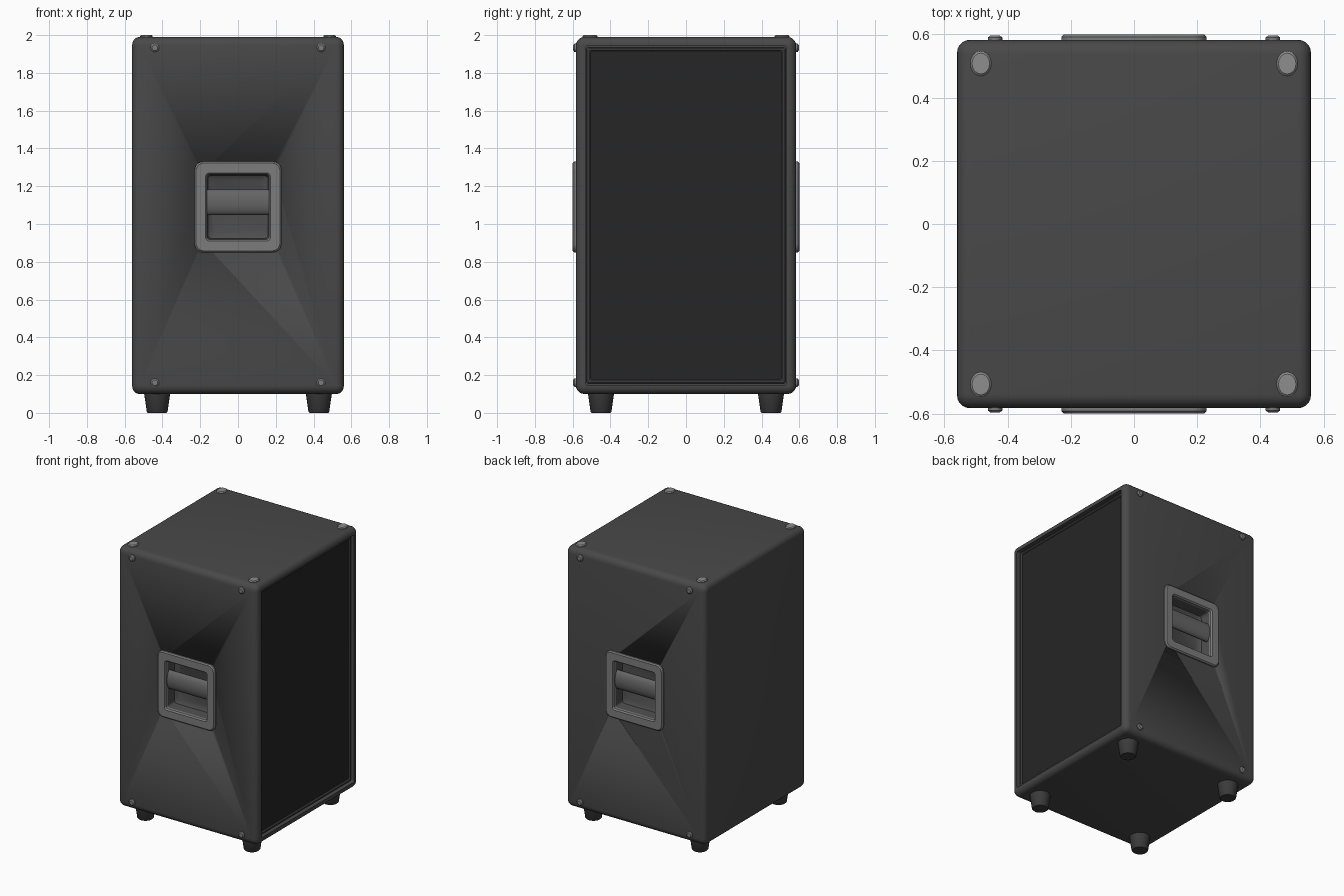
import bpy, bmesh, math
from mathutils import Vector

if "Cube" in bpy.data.objects:
    bpy.data.objects.remove(bpy.data.objects["Cube"])


def material(name, v):
    m = bpy.data.materials.new(name)
    m.diffuse_color = (v, v, v, 1)
    m.use_nodes = True
    m.node_tree.nodes["Principled BSDF"].inputs["Base Color"].default_value = m.diffuse_color
    return m


CABINET = material("charcoal_cabinet", 0.066)
GRILLE = material("black_grille", 0.019)
FOOT = material("dark_rubber", 0.045)
HANDLE = material("mid_grey_handle", 0.2)
POCKET = material("dark_grey_pocket", 0.075)
BAR = material("grip_grey", 0.13)
PAD = material("light_grey_pad", 0.27)
ZC = 1.045            # cabinet centre height
HX, HY, HZ = 0.56, 0.583, 0.945


def finish(bm, name, mat, angle=35):
    bmesh.ops.recalc_face_normals(bm, faces=bm.faces)
    me = bpy.data.meshes.new(name)
    bm.to_mesh(me)
    bm.free()
    me.materials.append(mat)
    ob = bpy.data.objects.new(name, me)
    bpy.context.collection.objects.link(ob)
    bpy.ops.object.select_all(action='DESELECT')
    ob.select_set(True)
    bpy.context.view_layer.objects.active = ob
    bpy.ops.object.shade_smooth_by_angle(angle=math.radians(angle))
    return ob


def rounded_rect(w, h, r, n=5):
    """Outline with half sizes w, h and corner radius r."""
    pts = []
    for k, (sx, sy) in enumerate([(1, 1), (-1, 1), (-1, -1), (1, -1)]):
        for i in range(n + 1):
            a = math.pi / 2 * (k + i / n)
            pts.append((sx * (w - r) + r * math.cos(a), sy * (h - r) + r * math.sin(a)))
    return pts


def loft(name, loops, place, mat, closed=False):
    """Skin rounded rectangles (half w, half h, radius, depth); cap the ends or close to a ring."""
    bm = bmesh.new()
    rings = [[bm.verts.new(place(u, v, d)) for u, v in rounded_rect(w, h, r)] for w, h, r, d in loops]
    pairs = list(zip(rings, rings[1:]))
    if closed:
        pairs.append((rings[-1], rings[0]))
    else:
        bm.faces.new(rings[0])
        bm.faces.new(rings[-1])
    for a, b in pairs:
        for i in range(len(a)):
            j = (i + 1) % len(a)
            bm.faces.new((a[i], a[j], b[j], b[i]))
    return finish(bm, name, mat)


def lathe(name, profile, place, mat, sides=20):
    """Turned part from (radius, depth) pairs, capped at both ends."""
    bm = bmesh.new()
    rings = [[bm.verts.new(place(r * math.cos(2 * math.pi * i / sides),
                                 r * math.sin(2 * math.pi * i / sides), d))
              for i in range(sides)] for r, d in profile]
    bm.faces.new(rings[0])
    bm.faces.new(rings[-1])
    for a, b in zip(rings, rings[1:]):
        for i in range(sides):
            j = (i + 1) % sides
            bm.faces.new((a[i], a[j], b[j], b[i]))
    return finish(bm, name, mat)


def on_x(u, v, d):
    return Vector((d, u, ZC + v))


# Cabinet: rounded box along x with a recess for the grille on the +x side
R = 0.04
arc = [(R * (1 - math.cos(t)), R * (1 - math.sin(t))) for t in [math.pi / 2 * i / 5 for i in range(6)]]
body = [(HY - i, HZ - i, max(0.045 - i, 0.005), -HX + d) for i, d in reversed(arc)]
body += [(HY - i, HZ - i, max(0.045 - i, 0.005), HX - d) for i, d in arc]
# the outline is inset by i where the depth has advanced by d
body += [(0.533, 0.897, 0.01, HX), (0.533, 0.897, 0.01, HX - 0.045)]
cabinet = loft("cabinet", body, on_x, CABINET)

# Grille panel and its trim ring
loft("grille", [(0.522, 0.886, 0.01, 0.50), (0.522, 0.886, 0.01, 0.533)], on_x, GRILLE)
loft("grille_trim", [(0.526, 0.89, 0.01, 0.51), (0.526, 0.89, 0.01, 0.538), (0.52, 0.884, 0.01, 0.544),
                     (0.512, 0.876, 0.01, 0.544), (0.506, 0.87, 0.008, 0.538), (0.506, 0.87, 0.008, 0.51)],
     on_x, CABINET, closed=True)

# Recessed handles on the two y sides
HANDLE_Z = 1.09
for s, side in ((-1, "front"), (1, "back")):
    def on_y(u, v, d):
        return Vector((u, s * d, HANDLE_Z + v))

    cutter = loft("pocket_cutter", [(0.19, 0.195, 0.02, 0.46), (0.19, 0.195, 0.02, 0.7)], on_y, POCKET)
    cutter.hide_render = True
    mod = cabinet.modifiers.new("pocket", 'BOOLEAN')
    mod.operation, mod.solver, mod.object = 'DIFFERENCE', 'EXACT', cutter
    bpy.context.view_layer.objects.active = cabinet
    bpy.ops.object.modifier_apply(modifier=mod.name)
    bpy.data.objects.remove(cutter)

    loft(side + "_handle_frame", [(0.23, 0.24, 0.045, 0.575), (0.23, 0.24, 0.045, 0.592), (0.222, 0.232, 0.04, 0.6),
                                  (0.172, 0.18, 0.02, 0.6), (0.164, 0.172, 0.015, 0.59), (0.164, 0.172, 0.015, 0.57)],
         on_y, HANDLE, closed=True)
    loft(side + "_handle_pocket", [(0.185, 0.19, 0.02, 0.47), (0.185, 0.19, 0.02, 0.58), (0.166, 0.174, 0.015, 0.58),
                                   (0.16, 0.166, 0.02, 0.5), (0.14, 0.145, 0.03, 0.485)], on_y, POCKET)
    # grip bar: flattened cylinder across the pocket
    lathe(side + "_handle_grip", [(1, -0.168), (1, 0.168)],
          lambda a, b, d: Vector((d, s * (0.55 + 0.03 * a), 1.115 + 0.068 * b)), BAR)

    # Bolts, top corner pads and tapered feet at the corners
    for sx, end in ((-1, "left"), (1, "right")):
        for z, level in ((0.16, "lower"), (1.933, "upper")):
            lathe(f"{side}_{end}_{level}_bolt", [(0.023, 0.575), (0.023, 0.59), (0.015, 0.597)],
                  lambda a, b, d: Vector((sx * 0.44 + a, s * d, z + b)), HANDLE, 12)
        lathe(f"{side}_{end}_top_pad", [(0.036, 1.975), (0.036, 1.994), (0.03, 2.0)],
              lambda a, b, d: Vector((sx * 0.485 + a * 0.93, s * 0.508 + b * 1.1, d)), PAD, 16)
        lathe(f"{side}_{end}_foot", [(0.05, 0), (0.055, 0.006), (0.07, 0.11)],
              lambda a, b, d: Vector((sx * 0.428 + a, s * 0.45 + b, d)), FOOT, 24)
